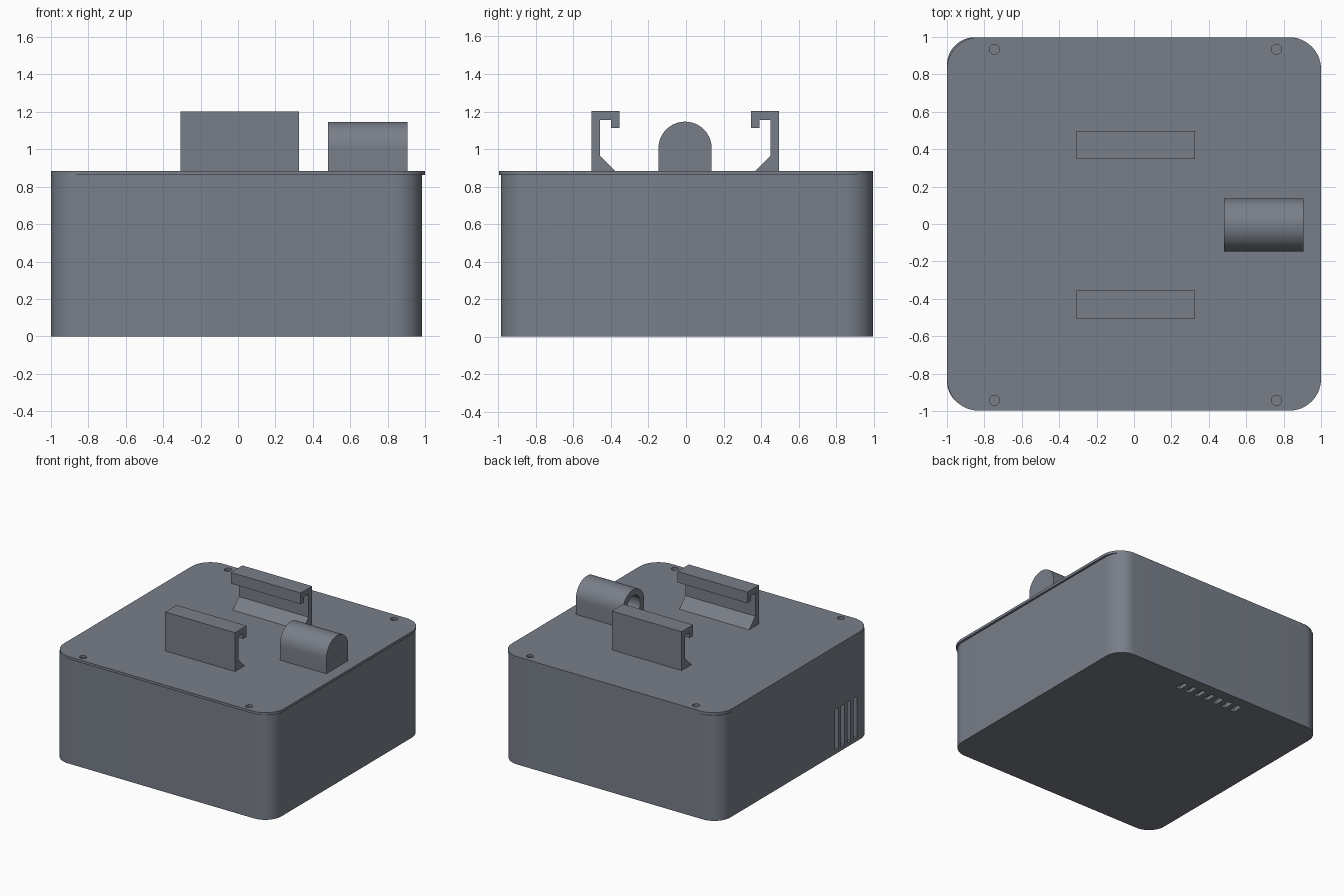
import bpy, bmesh
from math import pi, sin, cos, radians

if "Cube" in bpy.data.objects:
    bpy.data.objects.remove(bpy.data.objects["Cube"])

plastic = bpy.data.materials.new('dark_plastic')
plastic.diffuse_color = (0.19, 0.21, 0.25, 1)
plastic.use_nodes = True
plastic.node_tree.nodes["Principled BSDF"].inputs["Base Color"].default_value = plastic.diffuse_color


def prism(name, profile, axis, lo, hi):
    """Extrude a closed 2D profile along z (profile is x,y) or x (profile is y,z)."""
    def place(p, t):
        return (p[0], p[1], t) if axis == 'z' else (t, p[0], p[1])
    bm = bmesh.new()
    face = bm.faces.new([bm.verts.new(place(p, lo)) for p in profile])
    ext = bmesh.ops.extrude_face_region(bm, geom=[face])['geom']
    shift = (0, 0, hi - lo) if axis == 'z' else (hi - lo, 0, 0)
    bmesh.ops.translate(bm, vec=shift,
                        verts=[g for g in ext if isinstance(g, bmesh.types.BMVert)])
    bmesh.ops.recalc_face_normals(bm, faces=bm.faces)
    mesh = bpy.data.meshes.new(name)
    bm.to_mesh(mesh)
    bm.free()
    mesh.materials.append(plastic)
    ob = bpy.data.objects.new(name, mesh)
    bpy.context.collection.objects.link(ob)
    return ob


def arc(cx, cy, r, a0, a1, n):
    return [(cx + r * cos(a0 + (a1 - a0) * i / n), cy + r * sin(a0 + (a1 - a0) * i / n))
            for i in range(n + 1)]


def circle(cx, cy, r, n=32):
    return arc(cx, cy, r, 0, 2 * pi, n)[:-1]


def rect(x0, x1, y0, y1):
    return [(x0, y0), (x1, y0), (x1, y1), (x0, y1)]


def rounded(x0, x1, y0, y1, r):
    corners = [(x1 - r, y1 - r), (x0 + r, y1 - r), (x0 + r, y0 + r), (x1 - r, y0 + r)]
    pts = []
    for i, (cx, cy) in enumerate(corners):
        pts += arc(cx, cy, r, i * pi / 2, (i + 1) * pi / 2, 14)
    return pts


def cut(ob, cutter):
    mod = ob.modifiers.new('cut', 'BOOLEAN')
    mod.operation, mod.solver, mod.object = 'DIFFERENCE', 'EXACT', cutter
    bpy.context.view_layer.objects.active = ob
    bpy.ops.object.modifier_apply(modifier=mod.name)
    bpy.data.objects.remove(cutter)


def smooth(ob):
    bpy.ops.object.select_all(action='DESELECT')
    ob.select_set(True)
    bpy.context.view_layer.objects.active = ob
    bpy.ops.object.shade_smooth_by_angle(angle=radians(30))


BASE, LID, WALL = 0.863, 0.884, 0.03
SCREWS = [(x, y) for x in (-0.746, 0.762) for y in (-0.943, 0.934)]

# Hollow body, open under the lid
body = prism('body', rounded(-1, 0.983, -0.987, 0.998, 0.148), 'z', 0, BASE)
cut(body, prism('cavity', rounded(-1 + WALL, 0.983 - WALL, -0.987 + WALL, 0.998 - WALL,
                                  0.148 - WALL), 'z', WALL, 1))

# Tall vent slots in the left wall
for i in range(4):
    y = -0.525 - i * 0.08
    cut(body, prism('side_slot', rect(-1.1, -0.94, y - 0.021, y + 0.021), 'z', 0.031, 0.368))

# Row of vent slots in the floor near the back
for i in range(7):
    x = -0.272 + i * 0.088
    cut(body, prism('floor_slot', rect(x - 0.021, x + 0.021, 0.82, 0.91), 'z', -0.1, 0.1))

# Lid with four screw holes over posts
lid = prism('lid', rounded(-1, 1, -0.998, 0.998, 0.17), 'z', BASE, LID)
for x, y in SCREWS:
    cut(lid, prism('screw_hole', circle(x, y, 0.027), 'z', 0.8, 1))
    cut(body, prism('screw_hole', circle(x, y, 0.027), 'z', 0.76, 1))
    post = prism('screw_post', circle(x, y, 0.042), 'z', 0.01, 0.76)
    smooth(post)

# Pair of hooked clips, mirrored about the centre line
hook = [(0.5, LID), (0.5, 1.203), (0.351, 1.203), (0.351, 1.112), (0.396, 1.112),
        (0.396, 1.155), (0.455, 1.155), (0.455, 0.965), (0.375, LID)]
for side, name in ((-1, 'front_clip'), (1, 'back_clip')):
    prism(name, [(side * y - 0.004, z) for y, z in hook], 'x', -0.308, 0.326)

# Arched socket with a blind bore facing the clips
R, CY, CZ = 0.142, -0.005, 1.004
arch = [(CY + R, LID)] + arc(CY, CZ, R, 0, pi, 28) + [(CY - R, LID)]
socket = prism('socket', arch, 'x', 0.482, 0.905)
cut(socket, prism('bore', circle(CY, CZ, 0.09), 'x', 0.4, 0.86))

for ob in (body, lid, socket):
    smooth(ob)
